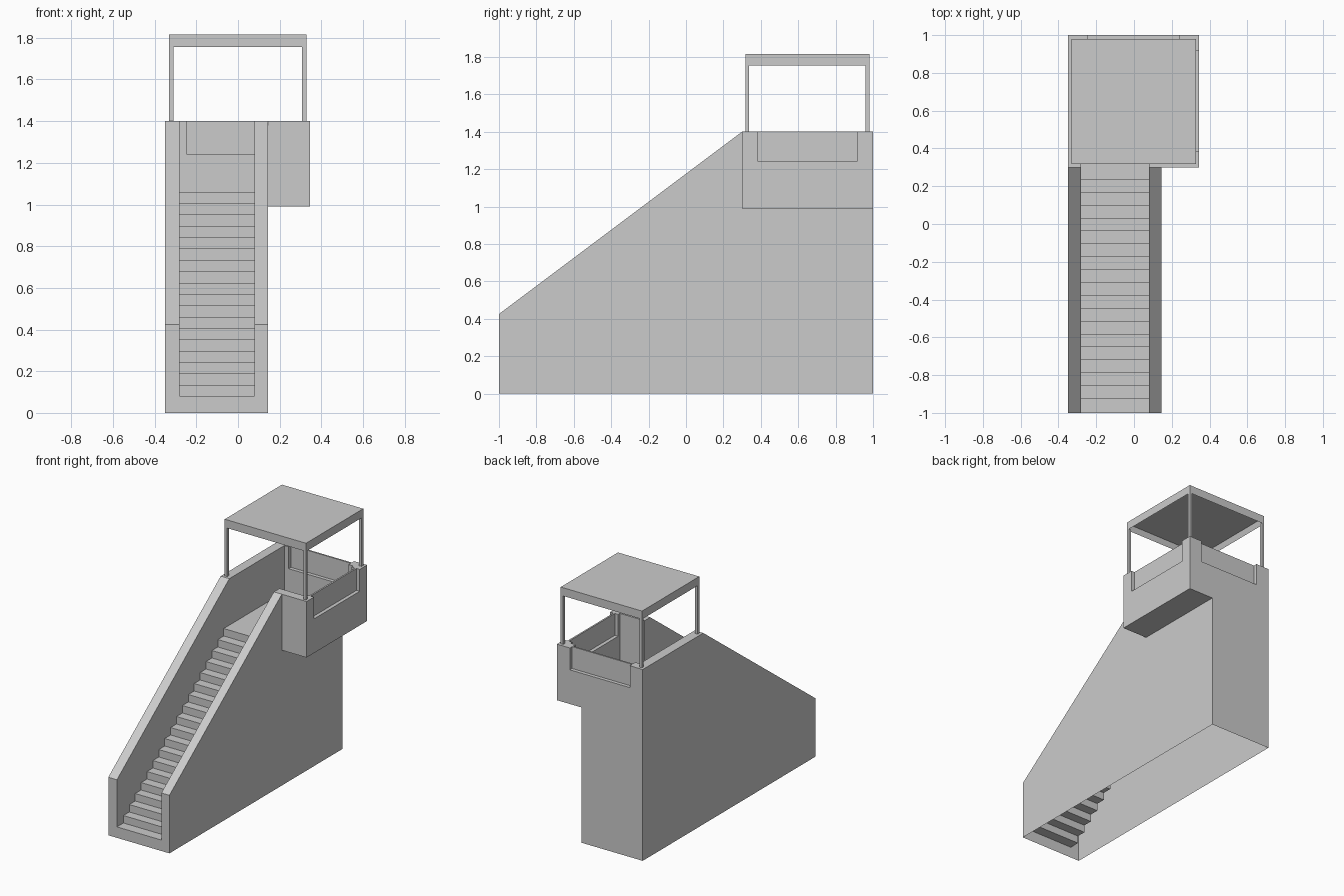
import bpy, bmesh
from mathutils import Vector

cube = bpy.data.objects.get("Cube")
if cube:
    bpy.data.objects.remove(cube, do_unlink=True)

grey = bpy.data.materials.new("plain_grey")
grey.use_nodes = True
colour = (0.6, 0.6, 0.6, 1)
grey.diffuse_color = colour
grey.node_tree.nodes["Principled BSDF"].inputs["Base Color"].default_value = colour


def finish(name, bm):
    bmesh.ops.remove_doubles(bm, verts=bm.verts, dist=0.0005)
    bmesh.ops.recalc_face_normals(bm, faces=bm.faces)
    mesh = bpy.data.meshes.new(name)
    bm.to_mesh(mesh)
    bm.free()
    mesh.materials.append(grey)
    obj = bpy.data.objects.new(name, mesh)
    bpy.context.collection.objects.link(obj)
    return obj


def face(bm, points):
    return bm.faces.new([bm.verts.new(p) for p in points])


def strip(bm, path, x0, x1):
    """Sweep an open side-view path from x0 to x1."""
    for (ya, za), (yb, zb) in zip(path, path[1:]):
        face(bm, [(x0, ya, za), (x1, ya, za), (x1, yb, zb), (x0, yb, zb)])


def sheet(bm, outline, x):
    face(bm, [(x, y, z) for y, z in outline])


def extrude(name, points, offset):
    bm = bmesh.new()
    base = face(bm, points)
    result = bmesh.ops.extrude_face_region(bm, geom=[base], use_keep_orig=True)
    moved = [v for v in result["geom"] if isinstance(v, bmesh.types.BMVert)]
    bmesh.ops.translate(bm, verts=moved, vec=Vector(offset))
    return finish(name, bm)


def box(name, x0, x1, y0, y1, z0, z1):
    return extrude(name, [(x0, y0, z0), (x1, y0, z0), (x1, y1, z0), (x0, y1, z0)],
                   (0, 0, z1 - z0))


# Main dimensions
LEFT, RIGHT, SIDE = -0.35, 0.145, 0.345
STAIR_L, STAIR_R = -0.28, 0.08
FLOOR, RAIL, SILL, UNDER = 1.06, 1.40, 1.24, 0.99
DECK, WALL = 0.30, 0.065

# Stair path, first tread to landing
steps, first_z, first_y, last_y = 18, 0.08, -0.925, 0.235
rise = (FLOOR - first_z) / steps
run = (last_y - first_y) / (steps - 1)
stairs = [(-1, first_z)]
for i in range(steps):
    y = first_y + run * i
    stairs += [(y, first_z + rise * i), (y, first_z + rise * (i + 1))]
stairs.append((DECK, FLOOR))

# Hollow stair tower, open underneath
bm = bmesh.new()
front = [(-1, 0), (-1, first_z), (-1, 0.425), (DECK, RAIL)]
back = [(1, FLOOR), (1, 0)]
tall_path = front + [(1, RAIL)] + back
short_path = front + [(DECK, FLOOR)] + back
strip(bm, [(-1, 0)] + stairs + back, STAIR_L, STAIR_R)
strip(bm, tall_path, LEFT, STAIR_L)
strip(bm, short_path, STAIR_R, RIGHT)
sheet(bm, tall_path, LEFT)
sheet(bm, short_path, RIGHT)
sheet(bm, stairs + [(1, FLOOR), (1, RAIL), (DECK, RAIL), (-1, 0.425)], STAIR_L)
sheet(bm, stairs + [(DECK, RAIL), (-1, 0.425)], STAIR_R)
finish("stair_tower", bm)

# Overhanging part of the deck
box("deck_overhang", RIGHT, SIDE, DECK, 1, UNDER, FLOOR)
box("front_parapet", STAIR_R, SIDE - WALL, DECK, DECK + WALL, FLOOR, RAIL)


# Notched parapets with a thin panel in the middle of each notch
def notched(start, end, a, b):
    return [(start, FLOOR), (end, FLOOR), (end, RAIL), (b, RAIL),
            (b, SILL), (a, SILL), (a, RAIL), (start, RAIL)]


thin = 0.012
mid = WALL / 2
a, b = -0.245, 0.24
extrude("back_parapet", [(x, 1 - WALL, z) for x, z in notched(STAIR_L, SIDE, a, b)],
        (0, WALL, 0))
box("back_panel", a, b, 1 - mid - thin / 2, 1 - mid + thin / 2, SILL, RAIL)
a, b = 0.385, 0.915
extrude("side_parapet",
        [(SIDE - WALL, y, z) for y, z in notched(DECK, 1 - WALL, a, b)], (WALL, 0, 0))
box("side_panel", SIDE - mid - thin / 2, SIDE - mid + thin / 2, a, b, SILL, RAIL)

# Canopy posts
R0, R1, Y0, Y1 = -0.33, 0.328, 0.318, 0.98
post = 0.02
low, high = 1.755, 1.815
for side, x in (("right", R0), ("left", R1 - post)):
    for end, y in (("front", Y0), ("back", Y1 - post)):
        box(f"{end}_{side}_post", x, x + post, y, y + post, RAIL, low)

# Canopy roof with a recessed underside
roof = box("canopy_roof", R0, R1, Y0, Y1, low, high)
bm = bmesh.new()
bm.from_mesh(roof.data)
bm.normal_update()
under = [f for f in bm.faces if f.normal.z < -0.9]
bmesh.ops.inset_region(bm, faces=under, thickness=post)
bmesh.ops.translate(bm, verts=under[0].verts[:], vec=(0, 0, 0.04))
bm.to_mesh(roof.data)
bm.free()
